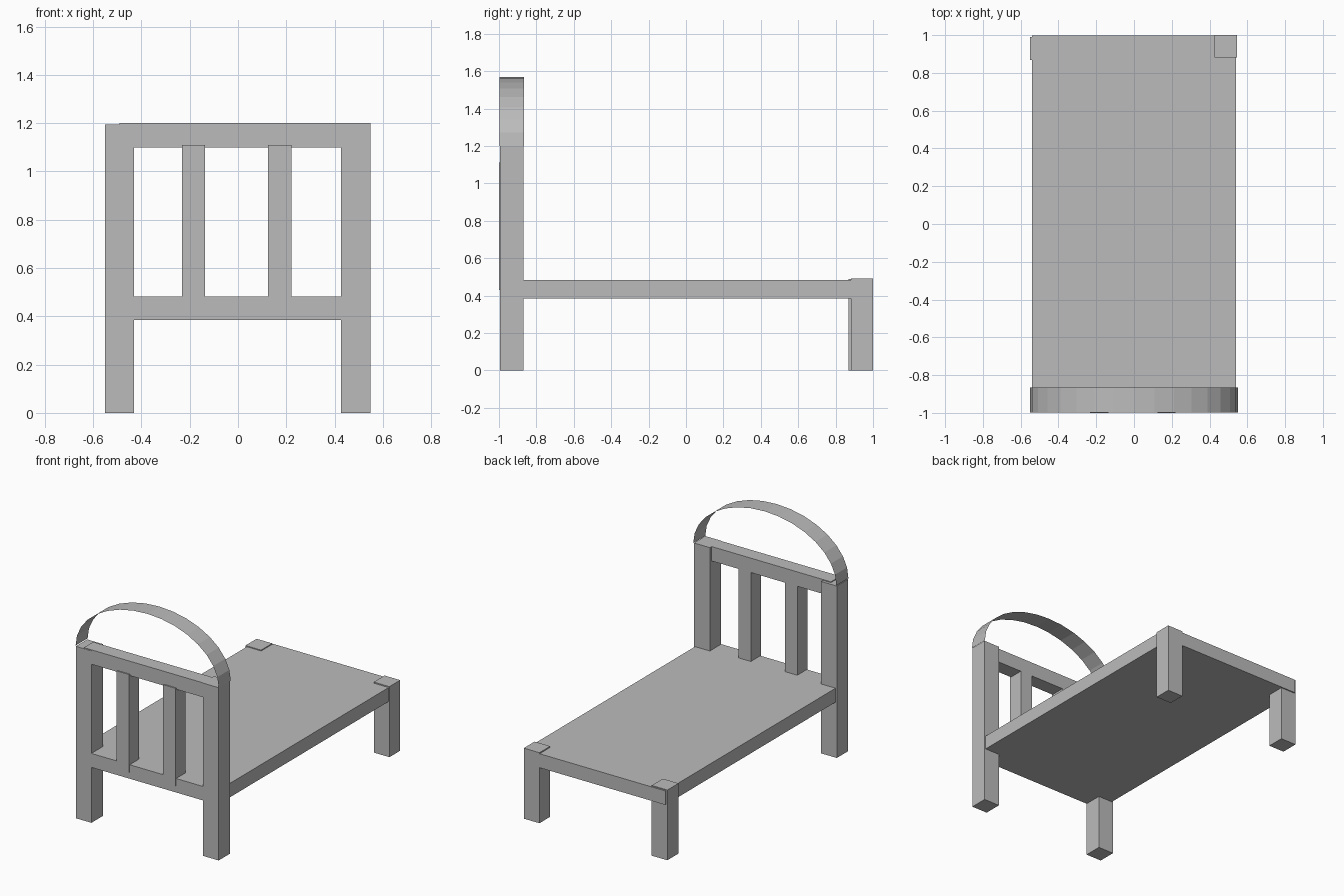
import bpy
import bmesh
from math import cos, sin, pi

cube = bpy.data.objects.get("Cube")
if cube:
    bpy.data.objects.remove(cube, do_unlink=True)

grey = bpy.data.materials.new("plain_grey")
grey.use_nodes = True
grey.diffuse_color = (0.5, 0.5, 0.5, 1)
grey.node_tree.nodes["Principled BSDF"].inputs["Base Color"].default_value = grey.diffuse_color


def finish(name, bm):
    mesh = bpy.data.meshes.new(name)
    bm.to_mesh(mesh)
    bm.free()
    mesh.materials.append(grey)
    obj = bpy.data.objects.new(name, mesh)
    bpy.context.collection.objects.link(obj)
    return obj


def box(name, x, y, z):
    """Box spanning the given (low, high) ranges."""
    bm = bmesh.new()
    bmesh.ops.create_cube(bm, size=1)
    for v in bm.verts:
        v.co = [r[0] if c < 0 else r[1] for c, r in zip(v.co, (x, y, z))]
    return finish(name, bm)


# Bed platform
box("platform", (-0.54, 0.54), (-0.995, 0.998), (0.385, 0.482))

# Headboard posts and foot legs
box("right_post", (-0.55, -0.43), (-0.995, -0.87), (0, 1.194))
box("left_post", (0.426, 0.548), (-0.995, -0.87), (0, 1.2))
box("right_foot_leg", (-0.55, -0.43), (0.868, 0.99), (0, 0.488))
box("left_foot_leg", (0.426, 0.546), (0.882, 1), (0, 0.49))

# Headboard rail and slats
box("top_rail", (-0.49, 0.54), (-0.992, -0.89), (1.1, 1.2))
for name, left in (("right_slat", -0.232), ("left_slat", 0.125)):
    box(name, (left, left + 0.096), (-1, -0.89), (0.43, 1.11))

# Thin arch strip above the headboard
bm = bmesh.new()
steps = 16
rows = []
for i in range(steps + 1):
    a = pi * i / steps
    x, z = 0.55 * cos(a), 1.2 + 0.368 * sin(a)
    rows.append([bm.verts.new((x, y, z)) for y in (-0.997, -0.865)])
for (a, b), (c, d) in zip(rows, rows[1:]):
    bm.faces.new((a, b, d, c))
bmesh.ops.recalc_face_normals(bm, faces=bm.faces)
finish("headboard_arch", bm)
